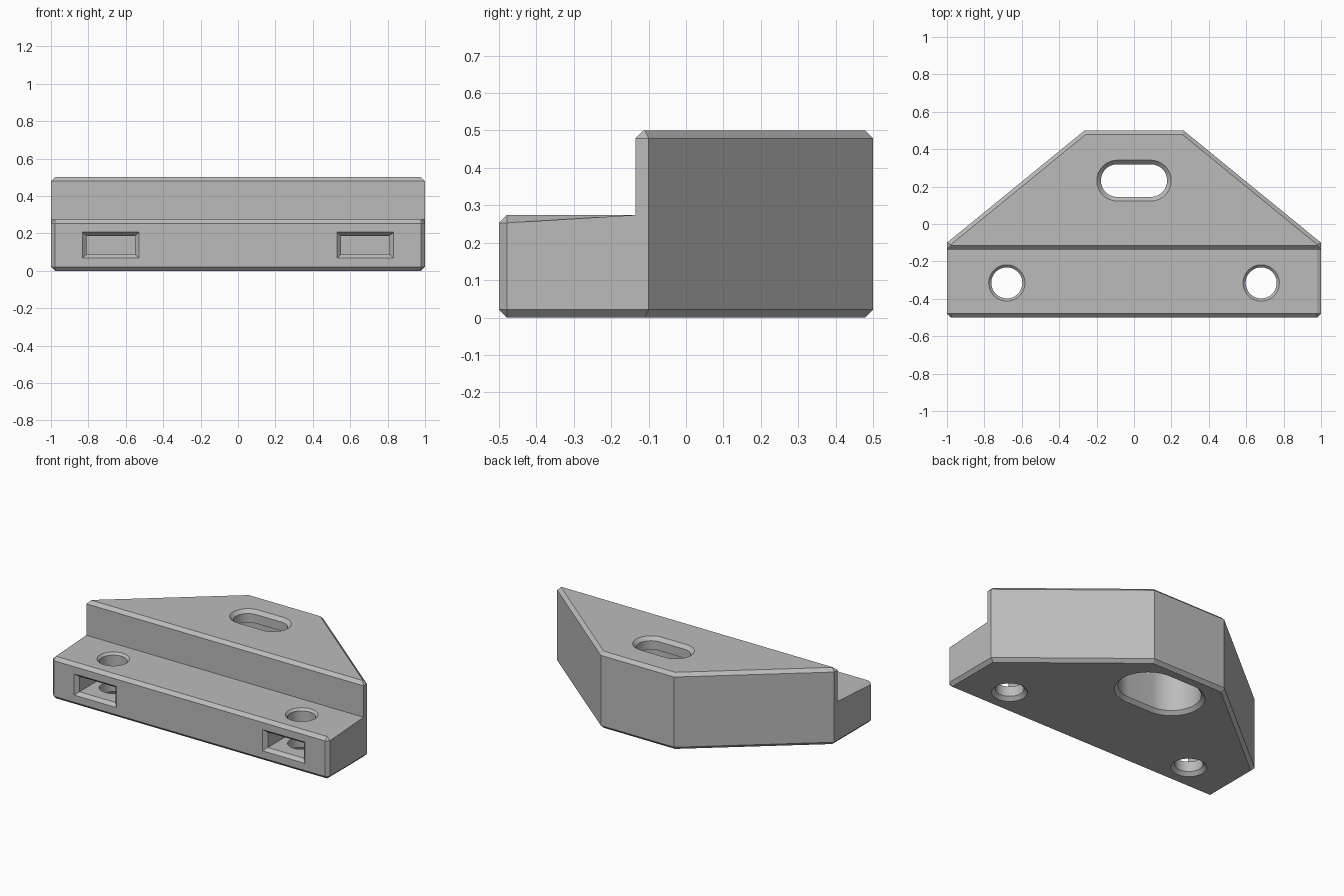
import bpy, bmesh, math

cube = bpy.data.objects.get("Cube")
if cube:
    bpy.data.objects.remove(cube, do_unlink=True)

CHAMFER = 0.021
STEP_Z, TOP_Z = 0.274, 0.5
HOLE_X, HOLE_Y = 0.68, -0.315


def add_object(name, bm):
    bmesh.ops.recalc_face_normals(bm, faces=bm.faces)
    mesh = bpy.data.meshes.new(name)
    bm.to_mesh(mesh)
    bm.free()
    obj = bpy.data.objects.new(name, mesh)
    bpy.context.collection.objects.link(obj)
    return obj


def loft(name, rings):
    """Closed solid skinned through rings of equal point count."""
    bm = bmesh.new()
    loops = [[bm.verts.new(p) for p in ring] for ring in rings]
    n = len(loops[0])
    for a, b in zip(loops, loops[1:]):
        for i in range(n):
            j = (i + 1) % n
            bm.faces.new((a[i], a[j], b[j], b[i]))
    bm.faces.new(loops[0])
    bm.faces.new(loops[-1])
    return add_object(name, bm)


def stadium(x, y, z, half, r, steps=24):
    """Rounded slot outline; a circle when half is zero."""
    pts = []
    for side in (1, -1):
        count = steps + 1 if half else steps
        for k in range(count):
            t = math.pi * k / steps - side * math.pi / 2
            pts.append((x + side * half + r * math.cos(t), y + r * math.sin(t), z))
    return pts


def cut(target, cutter):
    cutter.hide_render = True
    mod = target.modifiers.new("cut", 'BOOLEAN')
    mod.operation, mod.solver, mod.object = 'DIFFERENCE', 'EXACT', cutter
    bpy.context.view_layer.objects.active = target
    bpy.ops.object.modifier_apply(modifier=mod.name)
    bpy.data.objects.remove(cutter, do_unlink=True)


# Bracket body: stepped trapezoid block
back_half = [(1, -0.135), (1, -0.1), (0.265, 0.5),
             (-0.265, 0.5), (-1, -0.1), (-1, -0.135)]
front_half = [(-1, -0.5), (1, -0.5)]
bm = bmesh.new()
low, mid = ([bm.verts.new((x, y, z)) for x, y in back_half + front_half]
            for z in (0, STEP_Z))
top = [bm.verts.new((x, y, TOP_Z)) for x, y in back_half]
bm.faces.new(low)
bm.faces.new(top)
bm.faces.new((mid[5], mid[6], mid[7], mid[0]))
for i in range(8):
    j = (i + 1) % 8
    bm.faces.new((low[i], low[j], mid[j], mid[i]))
for i in range(6):
    j = (i + 1) % 6
    bm.faces.new((mid[i], mid[j], top[j], top[i]))
bmesh.ops.recalc_face_normals(bm, faces=bm.faces)
bmesh.ops.dissolve_limit(bm, angle_limit=0.01, verts=bm.verts, edges=bm.edges)


# Chamfer the top, bottom, front corner and step rim edges
def chamfered(edge):
    a, b = (v.co for v in edge.verts)
    if abs(a.z - b.z) > 0.01:
        return a.y < -0.4
    return abs(a.z - STEP_Z) > 0.01 or min(a.y, b.y) < -0.4


bmesh.ops.bevel(bm, geom=[e for e in bm.edges if chamfered(e)], offset=CHAMFER,
                offset_type='OFFSET', segments=1, affect='EDGES',
                clamp_overlap=False)
body = add_object("bracket_body", bm)

# Central slot: narrow at the top, wide counterbore below
slot_levels = [(-0.01, 0.205), (0.022, 0.173), (0.42, 0.173),
               (0.42, 0.087), (0.478, 0.087), (0.51, 0.119)]
cut(body, loft("slot_cutter",
               [stadium(0, 0.232, z, 0.09, r) for z, r in slot_levels]))

# Two screw holes, each with a nut pocket opening at the front
hole_levels = [(-0.01, 0.115), (0.022, 0.083), (0.26, 0.083), (0.29, 0.113)]
pocket_levels = [(-0.51, 0.162, 0.078), (-0.478, 0.13, 0.05), (-0.185, 0.13, 0.05)]
for side in (-1, 1):
    x = side * HOLE_X
    cut(body, loft("hole_cutter",
                   [stadium(x, HOLE_Y, z, 0, r) for z, r in hole_levels]))
    cut(body, loft("pocket_cutter",
                   [[(x + sx * w, y, 0.137 + sz * h)
                     for sx, sz in ((-1, -1), (1, -1), (1, 1), (-1, 1))]
                    for y, w, h in pocket_levels]))

# Single grey finish
grey = bpy.data.materials.new("plain_grey")
grey.use_nodes = True
grey.diffuse_color = (0.5, 0.5, 0.5, 1)
grey.node_tree.nodes["Principled BSDF"].inputs["Base Color"].default_value = grey.diffuse_color
body.data.materials.clear()
body.data.materials.append(grey)
for poly in body.data.polygons:
    poly.material_index = 0

bpy.ops.object.select_all(action='DESELECT')
body.select_set(True)
bpy.context.view_layer.objects.active = body
bpy.ops.object.shade_smooth_by_angle(angle=math.radians(25))
